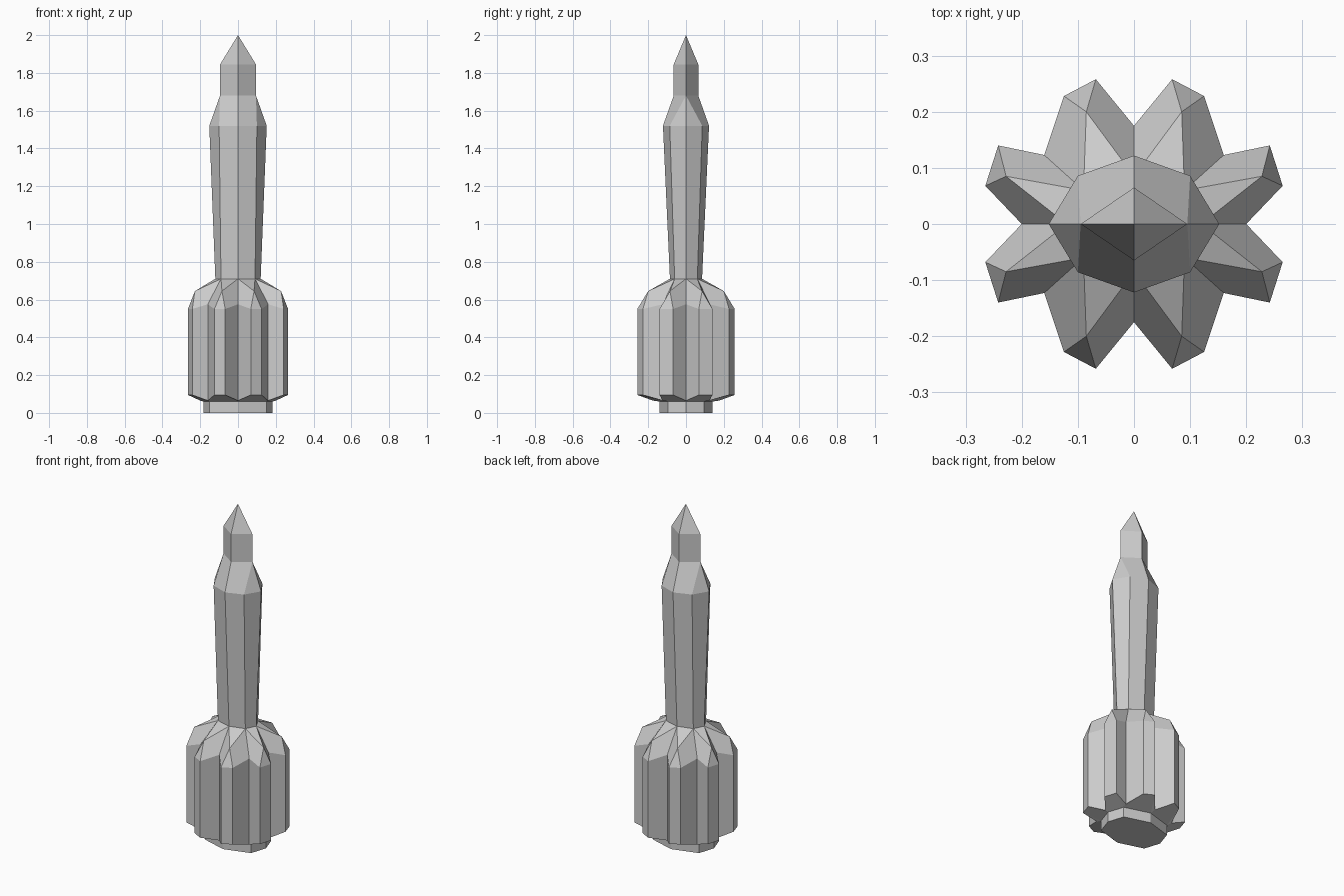
import bpy, bmesh, math

if "Cube" in bpy.data.objects:
    bpy.data.objects.remove(bpy.data.objects["Cube"])


def ring(quadrant, z):
    """Mirror first-quadrant points over both axes, sorted counter-clockwise."""
    pts = {(sx * x, sy * y) for x, y in quadrant for sx in (1, -1) for sy in (1, -1)}
    pts = sorted(pts, key=lambda p: math.atan2(p[1], p[0]) % math.tau)
    return [(x, y, z) for x, y in pts]


def build(name, faces):
    """Make a flat-shaded object from faces given as point tuples."""
    bm = bmesh.new()
    for f in faces:
        bm.faces.new([bm.verts.new(p) for p in f])
    bmesh.ops.remove_doubles(bm, verts=bm.verts, dist=0.0005)
    bmesh.ops.recalc_face_normals(bm, faces=bm.faces)
    mesh = bpy.data.meshes.new(name)
    bm.to_mesh(mesh)
    bm.free()
    obj = bpy.data.objects.new(name, mesh)
    bpy.context.collection.objects.link(obj)


def walls(a, b):
    n = len(a)
    return [(a[i], a[(i + 1) % n], b[(i + 1) % n], b[i]) for i in range(n)]


# Shared outlines
waist = ring([(0.12, 0), (0.09, 0.06), (0, 0.085)], 0.71)
shoulder = ring([(0.152, 0), (0.1, 0.086), (0, 0.122)], 1.52)
neck_outline = [(0.095, 0), (0, 0.065)]
neck, brow = ring(neck_outline, 1.68), ring(neck_outline, 1.845)
base_outline = [(0.183, 0), (0.152, 0.095), (0, 0.14)]
base_low, base_top = ring(base_outline, 0), ring(base_outline, 0.06)

# Flared eight-sided core
build("core_body", walls(waist, shoulder))

# Collar stepping from eight sides down to four
collar = []
for i in range(4):
    a, b = neck[i], neck[(i + 1) % 4]
    s = [shoulder[(2 * i + k) % 8] for k in range(3)]
    if i % 2 == 0:
        collar += [(a, s[0], s[1]), (a, s[1], s[2], b)]
    else:
        collar += [(b, s[1], s[2]), (a, s[0], s[1], b)]
    if i % 2 == 0:
        continue
build("collar", collar)

# Four-sided nose with pointed tip
tip = (0, 0, 2)
build("nose", walls(neck, brow) + [(brow[i], brow[(i + 1) % 4], tip) for i in range(4)])

# Ring of eight boosters: valley, tip, tip around the outline
star = [(0.2, 0), (0.265, 0.068), (0.242, 0.14), (0.16, 0.123),
        (0.125, 0.228), (0.068, 0.258), (0, 0.175)]
low, high = ring(star, 0.095), ring(star, 0.55)
low = [(x, y, 0.065 if i % 3 == 0 else z) for i, (x, y, z) in enumerate(low)]
high = [(x, y, 0.575 if i % 3 == 0 else z) for i, (x, y, z) in enumerate(high)]
peaks = ring([(0.228, 0.085), (0.085, 0.2)], 0.645)
boosters = walls(low, high)
for i in range(8):
    j = (i + 1) % 8
    v0, t0, t1, v1 = (high[(3 * i + k) % 24] for k in range(4))
    p, c0, c1 = peaks[i], waist[i], waist[j]
    boosters += [(t0, t1, p), (v0, t0, p, c0), (t1, v1, c1, p), (p, c1, c0)]
    v0, t0, t1, v1 = (low[(3 * i + k) % 24] for k in range(4))
    b0, b1 = base_top[i], base_top[j]
    boosters += [(t0, t1, b1, b0), (v0, t0, b0), (t1, v1, b1)]
build("boosters", boosters)

# Short engine base with flat underside
build("engine_base", walls(base_low, base_top) + [tuple(base_low)])
